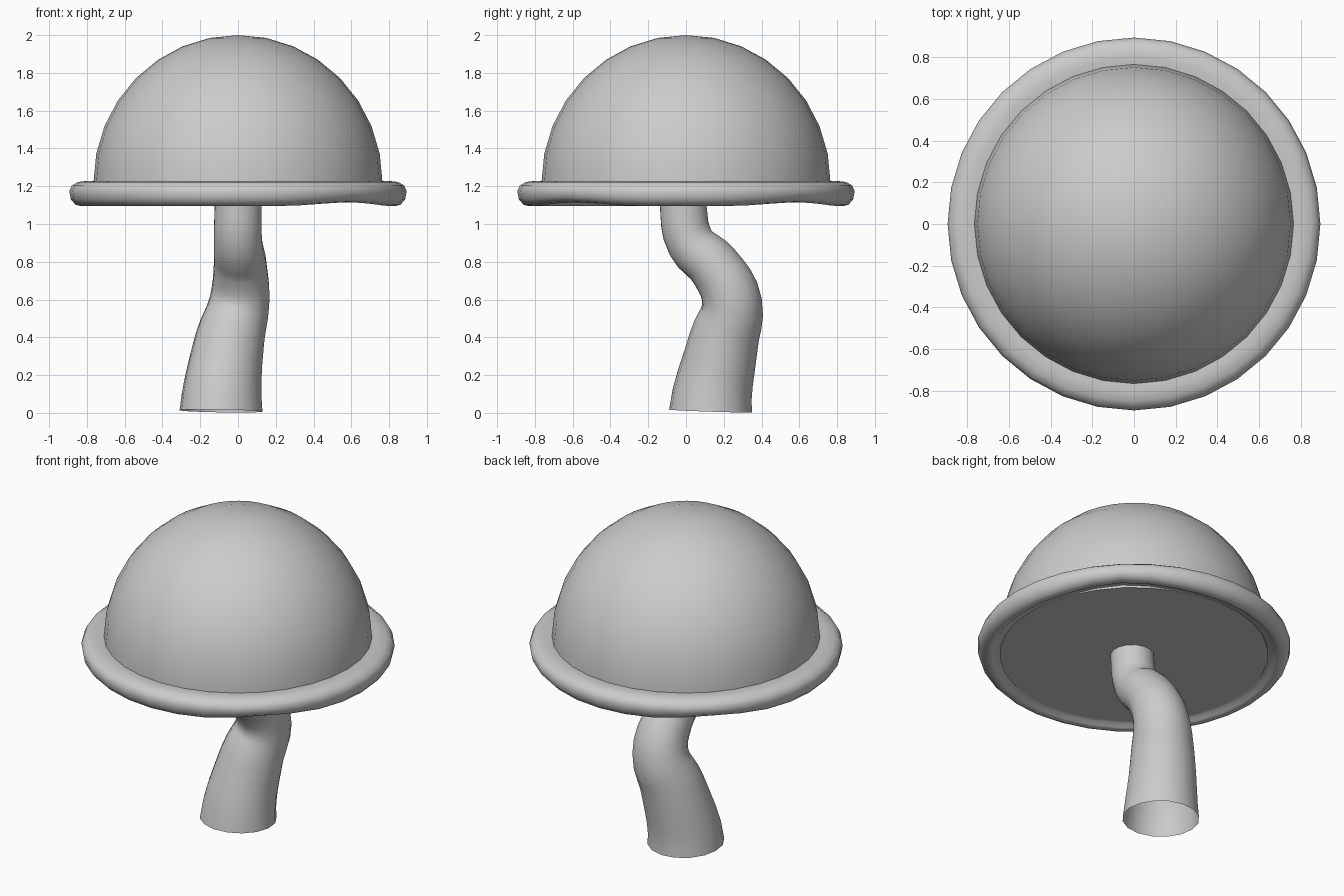
import bpy, bmesh
from math import sin, cos, pi, radians, exp

if "Cube" in bpy.data.objects:
    bpy.data.objects.remove(bpy.data.objects["Cube"])

SEG = 32


def lathe(name, profile, closed=False, lift=None, sharp=40):
    """Revolve (radius, z) points around z; lift(angle, z) offsets the height."""
    bm = bmesh.new()
    rings = []
    for r, z in profile:
        if r == 0:
            rings.append([bm.verts.new((0, 0, z))] * SEG)
            continue
        ring = []
        for i in range(SEG):
            a = 2 * pi * i / SEG
            ring.append(bm.verts.new((r * cos(a), r * sin(a), z + (lift(a, z) if lift else 0))))
        rings.append(ring)
    pairs = list(zip(rings, rings[1:]))
    if closed:
        pairs.append((rings[-1], rings[0]))
    for lo, hi in pairs:
        for i in range(SEG):
            j = (i + 1) % SEG
            bm.faces.new(list(dict.fromkeys((lo[i], lo[j], hi[j], hi[i]))))
    bmesh.ops.recalc_face_normals(bm, faces=bm.faces)
    mesh = bpy.data.meshes.new(name)
    bm.to_mesh(mesh)
    bm.free()
    ob = bpy.data.objects.new(name, mesh)
    bpy.context.collection.objects.link(ob)
    select(ob)
    bpy.ops.object.shade_smooth_by_angle(angle=radians(sharp))
    return ob


def select(ob):
    bpy.ops.object.select_all(action='DESELECT')
    ob.select_set(True)
    bpy.context.view_layer.objects.active = ob


# Cap: dome with a flat underside
dome = [(0.765 * cos(i * pi / 16), 1.22 + 0.78 * sin(i * pi / 16)) for i in range(8)]
lathe("cap", [(0, 1.115), (0.765, 1.115)] + dome + [(0, 2.0)])


# Rim: rolled lip whose lower edge rises a little on three diagonals
def wave(a, z):
    low = max(0, (1.16 - z) / 0.065)
    bump = sum(exp(-((a - radians(d)) / 0.3) ** 2) for d in (45, 135, 315))
    return 0.022 * low * bump


lathe("cap_rim", [(0.75, 1.222), (0.80, 1.228), (0.85, 1.222), (0.88, 1.203),
                  (0.893, 1.175), (0.885, 1.13), (0.86, 1.102), (0.83, 1.094),
                  (0.81, 1.10), (0.795, 1.116), (0.75, 1.118)],
      closed=True, lift=wave, sharp=60)

# Stem: bent, tapering open tube (x, y, z, radius)
path = [(-0.09, 0.13, 0.01, 0.22), (-0.045, 0.20, 0.38, 0.185),
        (0.008, 0.243, 0.59, 0.16), (0.012, 0.15, 0.775, 0.142),
        (0.0, 0.025, 0.90, 0.13), (0.0, -0.015, 1.10, 0.125),
        (0.0, -0.015, 1.16, 0.125)]
curve = bpy.data.curves.new("stem", 'CURVE')
curve.dimensions = '3D'
curve.bevel_depth = 1.0
curve.bevel_resolution = 6
curve.resolution_u = 4
spline = curve.splines.new('BEZIER')
spline.bezier_points.add(len(path) - 1)
for p, (x, y, z, r) in zip(spline.bezier_points, path):
    p.co = (x, y, z)
    p.radius = r
    p.handle_left_type = p.handle_right_type = 'AUTO'
foot = spline.bezier_points[0]
foot.handle_left_type = foot.handle_right_type = 'FREE'
foot.handle_left = (-0.092, 0.126, -0.11)
foot.handle_right = (-0.088, 0.134, 0.13)
stem = bpy.data.objects.new("stem", curve)
bpy.context.collection.objects.link(stem)
select(stem)
bpy.ops.object.convert(target='MESH')
bpy.ops.object.shade_smooth_by_angle(angle=radians(60))
